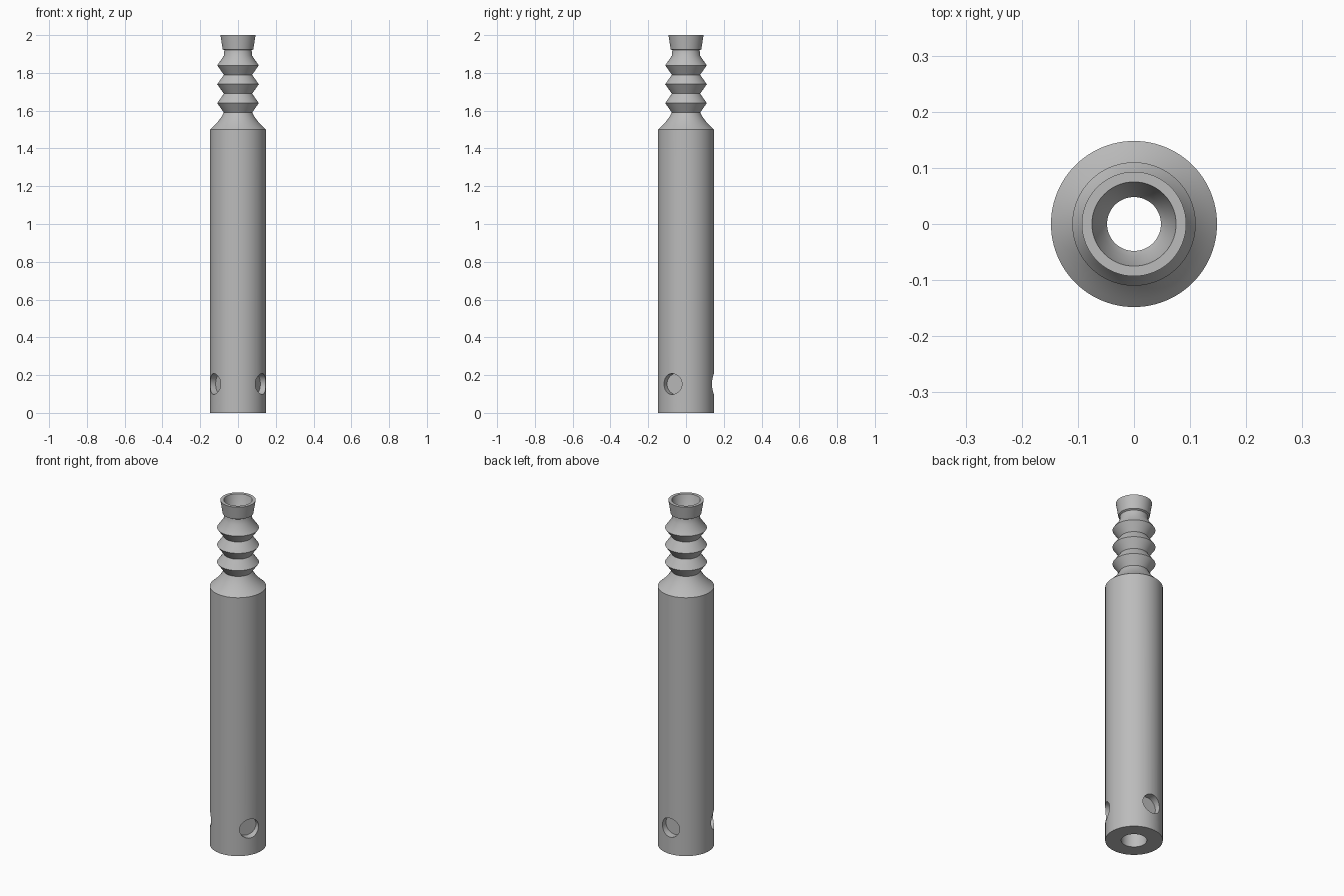
import bpy, math
from mathutils import Vector

cube = bpy.data.objects.get("Cube")
if cube:
    bpy.data.objects.remove(cube, do_unlink=True)

grey = bpy.data.materials.new("plain_grey")
grey.use_nodes = True
colour = (0.5, 0.5, 0.5, 1)
grey.diffuse_color = colour
grey.node_tree.nodes["Principled BSDF"].inputs["Base Color"].default_value = colour

SIDES = 96


def lathe(name, profile):
    """Spin a closed (radius, height) profile around z."""
    n = len(profile)
    verts, faces = [], []
    for i in range(SIDES):
        a = 2 * math.pi * i / SIDES
        verts += [(r * math.cos(a), r * math.sin(a), z) for r, z in profile]
        j = (i + 1) % SIDES
        for k in range(n):
            m = (k + 1) % n
            faces.append((i * n + k, j * n + k, j * n + m, i * n + m))
    mesh = bpy.data.meshes.new(name)
    mesh.from_pydata(verts, [], faces)
    mesh.materials.append(grey)
    obj = bpy.data.objects.new(name, mesh)
    bpy.context.collection.objects.link(obj)
    return obj


# Outer wall: cylinder, concave shoulder, three bellows ridges, neck, flared lip
outer = [(0.066, 0), (0.148, 0), (0.148, 1.5)]
for i in range(1, 8):
    t = i / 8
    outer.append((0.148 - 0.073 * t - 0.03 * t * (1 - t), 1.5 + 0.09 * t))
outer.append((0.075, 1.59))
for valley in (1.59, 1.69, 1.79):
    outer += [(0.11, valley + 0.05), (0.075, valley + 0.1)]
outer += [(0.072, 1.92), (0.081, 1.925), (0.093, 2.0)]

# Inner wall: conical mouth, narrow throat, wider lower bore
inner = [(0.075, 2.0), (0.058, 1.93), (0.048, 1.915), (0.048, 1.59), (0.066, 1.5)]
body = lathe("tube_body", outer + inner)

# Three blind round pockets around the foot
for i, angle in enumerate((90, 210, 330)):
    a = math.radians(angle)
    out = Vector((math.cos(a), math.sin(a), 0))
    bpy.ops.mesh.primitive_cylinder_add(
        vertices=48, radius=0.055, depth=0.1,
        location=out * 0.155 + Vector((0, 0, 0.153)),
        rotation=out.to_track_quat('Z', 'Y').to_euler())
    cutter = bpy.context.object
    cutter.name = f"pocket_cutter_{i + 1}"
    cutter.data.materials.append(grey)
    cut = body.modifiers.new(f"pocket_{i + 1}", 'BOOLEAN')
    cut.operation = 'DIFFERENCE'
    cut.solver = 'EXACT'
    cut.object = cutter
    cutter.hide_render = True
    cutter.hide_set(True)

# Apply the cuts, then smooth while keeping creases sharp
bpy.context.view_layer.update()
bpy.ops.object.select_all(action='DESELECT')
body.select_set(True)
bpy.context.view_layer.objects.active = body
for cut in list(body.modifiers):
    cutter = cut.object
    bpy.ops.object.modifier_apply(modifier=cut.name)
    bpy.data.objects.remove(cutter, do_unlink=True)
bpy.ops.object.shade_smooth_by_angle(angle=math.radians(30))
